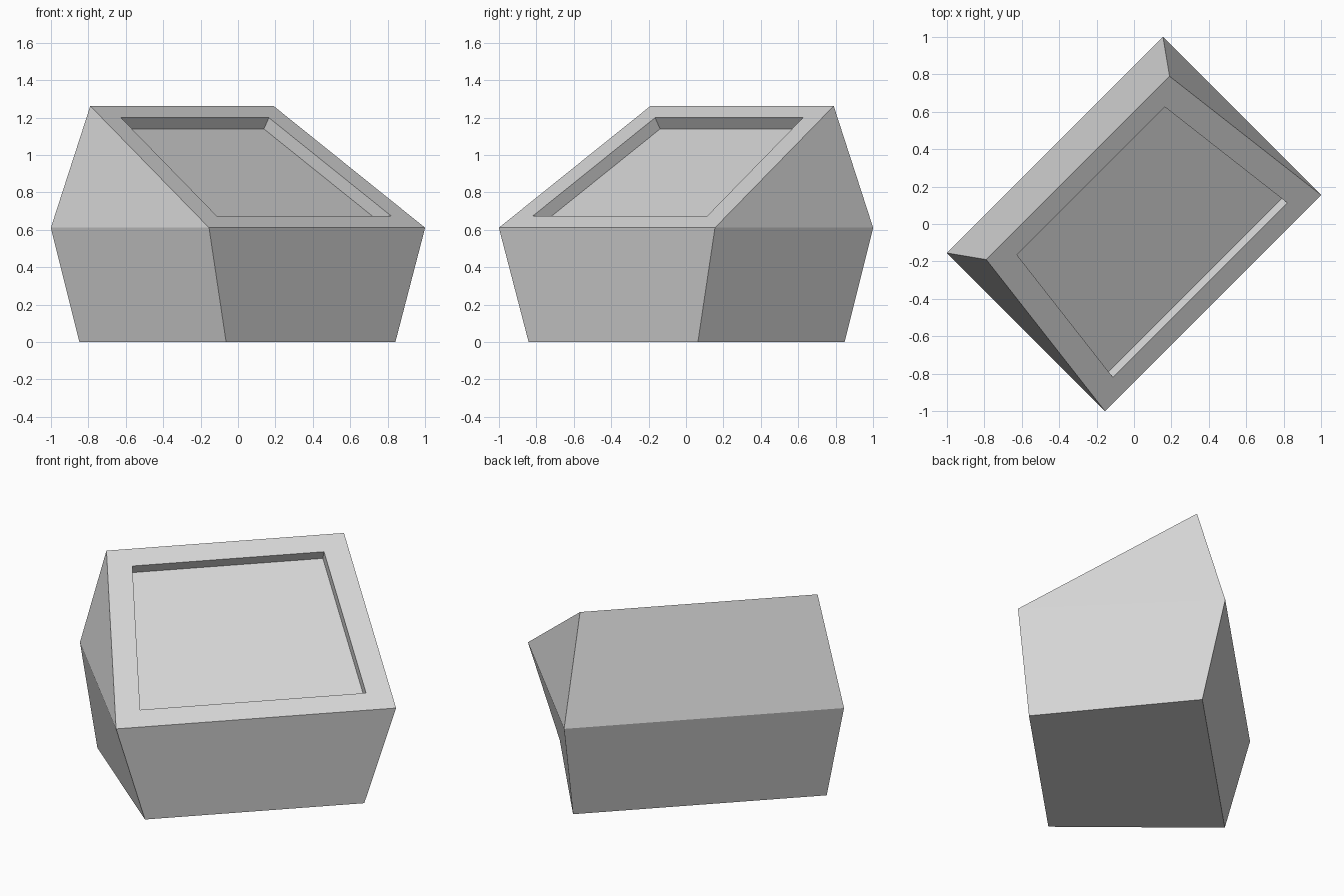
import bpy, bmesh
from math import radians
from mathutils import Matrix, Vector

if "Cube" in bpy.data.objects:
    bpy.data.objects.remove(bpy.data.objects["Cube"], do_unlink=True)

# Plain grey
grey = bpy.data.materials.new("plain_grey")
grey.use_nodes = True
colour = (0.68, 0.68, 0.68, 1)
grey.diffuse_color = colour
grey.node_tree.nodes["Principled BSDF"].inputs["Base Color"].default_value = colour

RIM_Z, TOP_Z = 0.611, 1.262
bm = bmesh.new()


def outline(front, back, z):
    """Front left, front right, back right, back left, from (half length, y) pairs."""
    (fx, fy), (bx, by) = front, back
    return [bm.verts.new((x, y, z))
            for x, y in ((-fx, fy), (fx, fy), (bx, by), (-bx, by))]


# Lower body: the base is longer at the back and flares up to the rim
base = outline((0.64, -0.55), (0.74, 0.459), 0)
rim = outline((0.817, -0.598), (0.817, 0.598), RIM_Z)
bm.faces.new(base[::-1])
for i in range(4):
    j = (i + 1) % 4
    bm.faces.new((base[i], base[j], rim[j], rim[i]))

# Wedge top: sloping front panel, two end triangles, steep back
ridge_left, ridge_right = [bm.verts.new((s * 0.693, 0.424, TOP_Z)) for s in (-1, 1)]
panel = bm.faces.new((rim[0], rim[1], ridge_right, ridge_left))
bm.faces.new((rim[1], rim[2], ridge_right))
bm.faces.new((rim[2], rim[3], ridge_left, ridge_right))
bm.faces.new((rim[3], rim[0], ridge_left))
bm.normal_update()

# Recessed panel: scale the inset about the panel centre, then sink it
centre = sum((v.co for v in panel.verts), Vector()) / 4
normal = panel.normal.copy()
bmesh.ops.inset_individual(bm, faces=[panel], thickness=0.05)
for v, corner in zip(panel.verts, (rim[0], rim[1], ridge_right, ridge_left)):
    v.co = centre + (corner.co - centre) * 0.807
bmesh.ops.inset_individual(bm, faces=[panel], thickness=0)
for v in panel.verts:
    v.co -= normal * 0.071

# Turn the body so its front faces diagonally
bm.transform(Matrix.Rotation(radians(45), 4, "Z"))
bmesh.ops.recalc_face_normals(bm, faces=bm.faces)

mesh = bpy.data.meshes.new("recessed_wedge_body")
bm.to_mesh(mesh)
bm.free()
mesh.materials.append(grey)
body = bpy.data.objects.new("recessed_wedge_body", mesh)
bpy.context.collection.objects.link(body)
